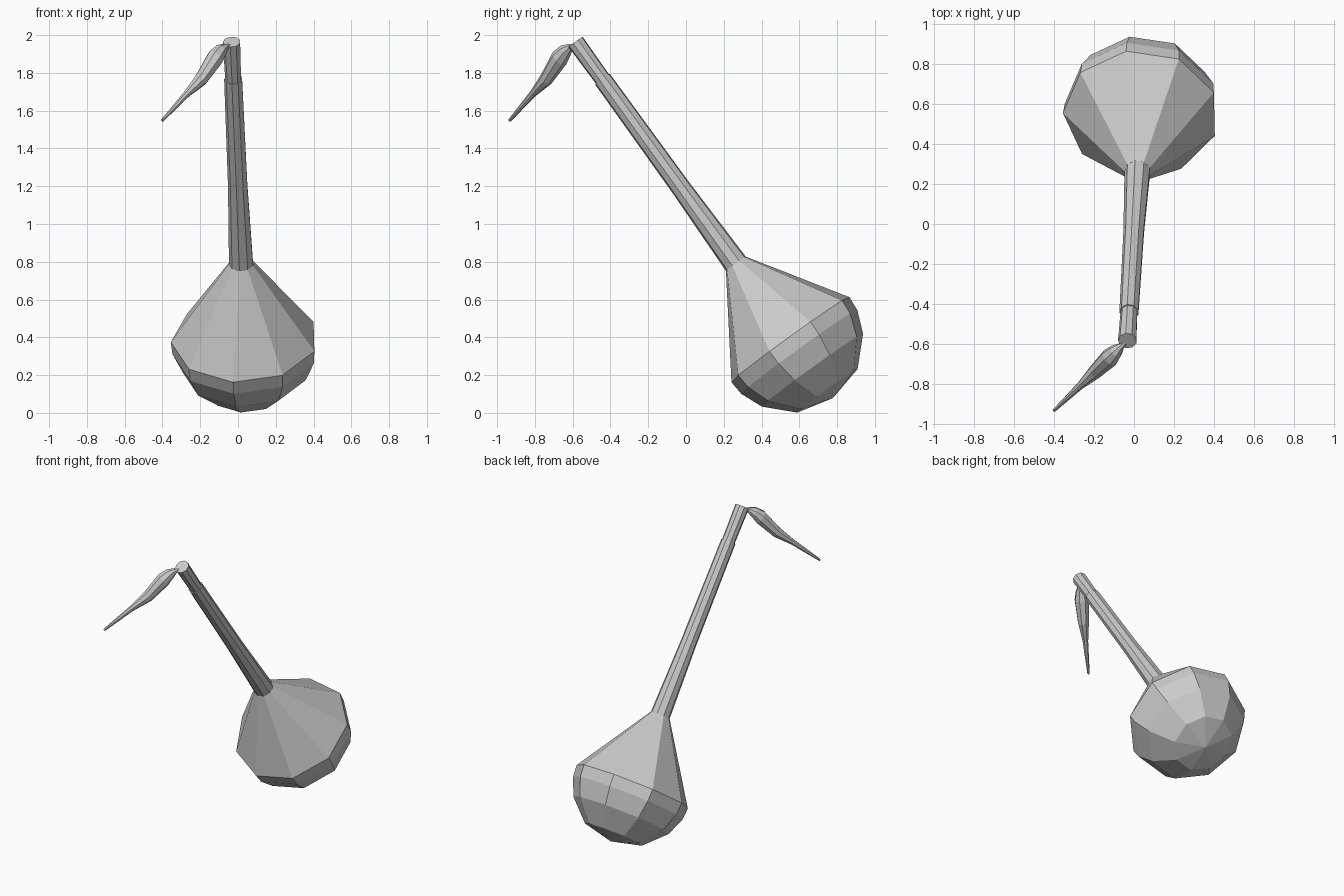
import bpy, bmesh, math
from mathutils import Vector

if "Cube" in bpy.data.objects:
    bpy.data.objects.remove(bpy.data.objects["Cube"])


def loft(name, rings, sides, phase=0.0):
    """Faceted tube through (centre, radius) rings; radius 0 makes a pole."""
    bm = bmesh.new()
    axis = (rings[-1][0] - rings[0][0]).normalized()
    e1 = (Vector((1, 0, 0)) - axis * axis.x).normalized()
    e2 = axis.cross(e1)
    loops = []
    for centre, r in rings:
        if r == 0:
            loops.append([bm.verts.new(centre)] * sides)
            continue
        loops.append([])
        for i in range(sides):
            a = phase + math.tau * i / sides
            loops[-1].append(bm.verts.new(centre + r * (math.cos(a) * e1 + math.sin(a) * e2)))
    for lo, hi in zip(loops, loops[1:]):
        for i in range(sides):
            j = (i + 1) % sides
            bm.faces.new(list(dict.fromkeys((lo[i], lo[j], hi[j], hi[i]))))
    # close open ends
    for loop in (loops[0], loops[-1]):
        if loop[0] is not loop[1]:
            bm.faces.new(loop)
    bmesh.ops.recalc_face_normals(bm, faces=bm.faces)
    mesh = bpy.data.meshes.new(name)
    bm.to_mesh(mesh)
    bm.free()
    obj = bpy.data.objects.new(name, mesh)
    bpy.context.collection.objects.link(obj)
    return obj


# Leaning axis shared by the bulb and the neck
rim = Vector((0.035, 0.5525, 0.39))
top = Vector((-0.033, -0.585, 1.965))
axis = (top - rim).normalized()


def along(profile):
    return [(rim + axis * t, r) for r, t in profile]


phase = math.radians(21)

# Bulb: domed bottom and conical shoulder
loft("bulb", along([(0, -0.385), (0.2, -0.335), (0.335, -0.2), (0.385, -0.08),
                    (0.391, 0), (0.066, 0.493)]), 9, phase)

# Neck: slightly tapered, with a small step below the tip
loft("neck", along([(0.066, 0.48), (0.053, 1.0), (0.049, 1.70)]), 9, phase)
loft("neck_tip", along([(0.043, 1.68), (0.047, 1.943)]), 9, phase)

# Hanging teardrop: short stalk, swollen middle, long thin point
drop = [((-0.03, -0.575, 1.945), 0.012), ((-0.065, -0.612, 1.94), 0.018),
        ((-0.09, -0.637, 1.92), 0.036), ((-0.12, -0.668, 1.88), 0.048),
        ((-0.195, -0.74, 1.767), 0.037), ((-0.27, -0.81, 1.69), 0.019),
        ((-0.401, -0.934, 1.548), 0.008)]
loft("hanging_drop", [(Vector(c), r) for c, r in drop], 8)
